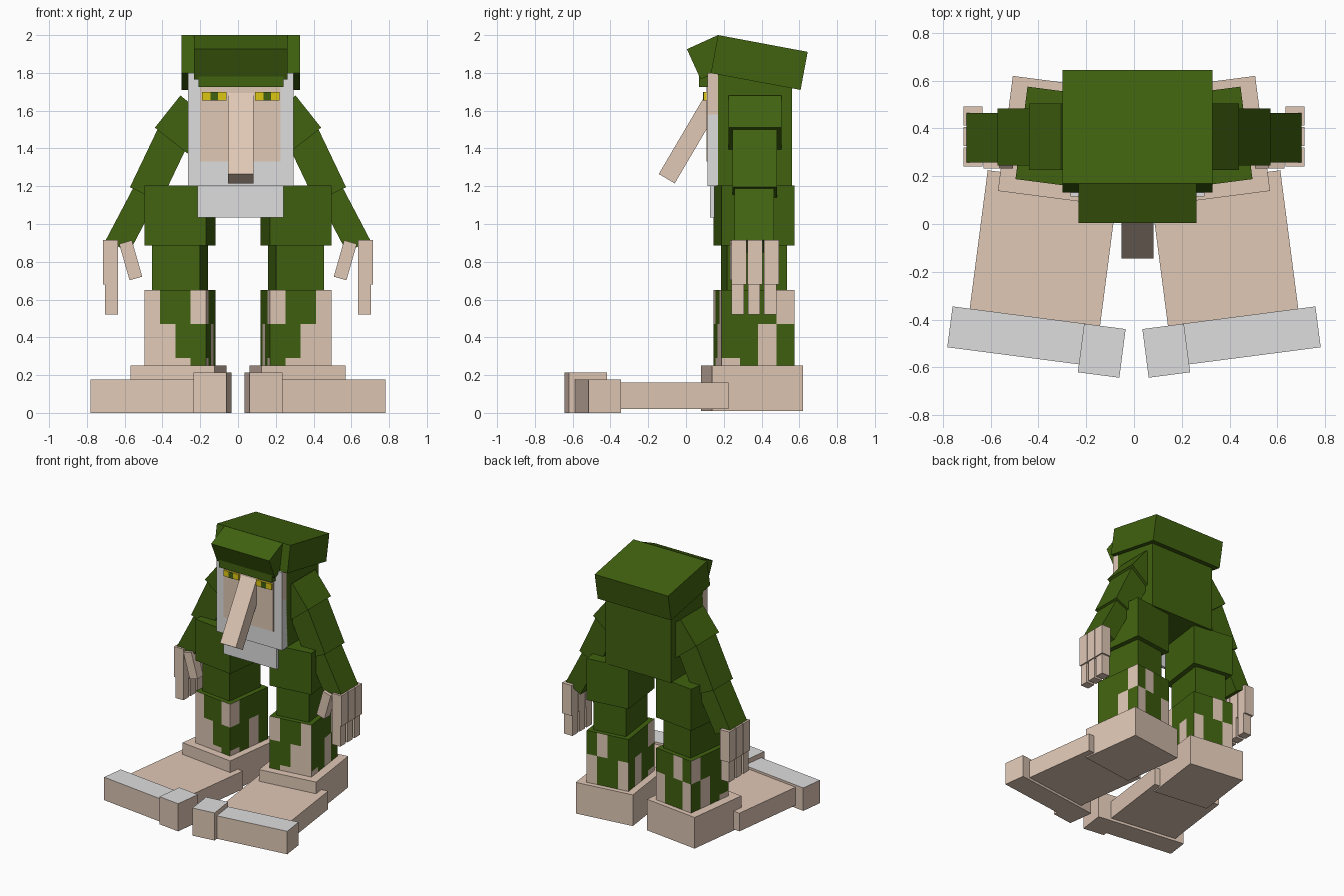
import bpy, bmesh
from math import atan2, hypot, radians, sin, cos
from mathutils import Vector

cube = bpy.data.objects.get("Cube")
if cube:
    bpy.data.objects.remove(cube, do_unlink=True)


def material(name, rgb):
    lin = [((c / 255 + 0.055) / 1.055) ** 2.4 if c > 10 else c / 255 / 12.92 for c in rgb]
    m = bpy.data.materials.new(name)
    m.use_nodes = True
    m.diffuse_color = (*lin, 1)
    m.node_tree.nodes["Principled BSDF"].inputs["Base Color"].default_value = (*lin, 1)
    return m


GREEN = material("moss green", (64, 98, 15))
SKIN = material("pale skin", (224, 200, 182))
GREY = material("light grey", (222, 222, 222))
YELLOW = material("eye yellow", (222, 198, 20))


def box(name, centre, size, mats, rot=(0, 0, 0), cuts=(), rule=None):
    """Box with optional cuts (axis, offset) and a rule giving each face's material slot."""
    bm = bmesh.new()
    bmesh.ops.create_cube(bm, size=1)
    bmesh.ops.scale(bm, vec=size, verts=bm.verts)
    for axis, offset in cuts:
        n = Vector((0, 0, 0))
        n[axis] = 1
        bmesh.ops.bisect_plane(bm, geom=bm.verts[:] + bm.edges[:] + bm.faces[:],
                               plane_co=n * offset, plane_no=n)
    bm.normal_update()
    if rule:
        for f in bm.faces:
            f.material_index = rule(f.normal, f.calc_center_median())
    mesh = bpy.data.meshes.new(name)
    bm.to_mesh(mesh)
    bm.free()
    for m in mats:
        mesh.materials.append(m)
    ob = bpy.data.objects.new(name, mesh)
    ob.location = centre
    ob.rotation_euler = rot
    bpy.context.collection.objects.link(ob)
    return ob


def span(name, x, y, z, mat):
    """Upright box given by its ranges."""
    ranges = (x, y, z)
    return box(name, [(a + b) / 2 for a, b in ranges], [b - a for a, b in ranges], [mat])


def limb(name, s, p, q, thick, y0, y1, mat):
    """Slanted box whose outer edge runs from p down to q in the xz plane."""
    phi = atan2(p[0] - q[0], p[1] - q[1])
    x = (p[0] + q[0]) / 2 - cos(phi) * thick / 2
    z = (p[1] + q[1]) / 2 + sin(phi) * thick / 2
    size = (thick, y1 - y0, hypot(p[0] - q[0], p[1] - q[1]))
    box(name, (s * x, (y0 + y1) / 2, z), size, [mat], (0, s * phi, 0))


# Torso, hat and visor
MID = 0.015
span("torso", (-0.265, 0.295), (0.17, 0.56), (1.2, 1.82), GREEN)
box("hat", (MID, 0.388, 1.855), (0.627, 0.483, 0.205), [GREEN], (radians(-10.6), 0, 0))
box("hat_visor", (MID, 0.123, 1.883), (0.495, 0.18, 0.175), [GREEN], (radians(24.4), 0, 0))
span("forehead_band", (-0.21, 0.24), (0.07, 0.16), (1.725, 1.82), GREEN)

# Head: grey hair in front, skin on the upper sides
box("head", (MID, 0.1475, 1.5), (0.56, 0.065, 0.6), [GREY, SKIN], cuts=[(2, 0.08)],
    rule=lambda n, c: int(abs(n.x) > 0.9 and c.z > 0.08))
span("face", (-0.2, 0.225), (0.108, 0.15), (1.33, 1.75), SKIN)
span("beard", (-0.215, 0.24), (0.128, 0.152), (1.035, 1.35), GREY)
box("nose", (MID, 0.03, 1.464), (0.135, 0.098, 0.52), [SKIN], (radians(-30.5), 0, 0))

# Shin patches: columns run front to back, or inner to outer; rows run top to bottom
PATCHES = {
    "front": ("SGGS", "GGSS", "GSSS"),
    "back": ("GGSG", "SGGS", "SGGS"),
    "outer": ("GGGS", "GGSG", "SGSG"),
    "inner": ("SGGG", "GGSG", "SGSG"),
}
LEG_W, LEG_D, SHIN_H = 0.33, 0.39, 0.4


def shin_rule(s):
    def rule(n, c):
        if abs(n.z) > 0.9:
            return 0
        row = 0 if c.z > 0.02 else 1 if c.z > -0.16 else 2
        if abs(n.y) > 0.9:
            side = "front" if n.y < 0 else "back"
            col = int((s * c.x / LEG_W + 0.5) * 4)
        else:
            side = "outer" if n.x * s > 0 else "inner"
            col = int((c.y / LEG_D + 0.5) * 4)
        return int(PATCHES[side][row][col] == "S")
    return rule


def toe_rule(n, c):
    return int(n.z > 0.9)


for s, side in ((1, "left"), (-1, "right")):
    # Eyes
    ex = MID + s * 0.14
    span(side + "_eye", (ex - 0.065, ex + 0.065), (0.092, 0.12), (1.655, 1.7), YELLOW)
    span(side + "_pupil", (ex - 0.02, ex + 0.02), (0.089, 0.097), (1.655, 1.7), GREEN)

    # Arm in three tapering pieces
    limb(side + "_shoulder", s, (0.305, 1.68), (0.44, 1.51), 0.22, 0.225, 0.505, GREEN)
    limb(side + "_upper_arm", s, (0.405, 1.545), (0.572, 1.195), 0.18, 0.245, 0.483, GREEN)
    limb(side + "_forearm", s, (0.55, 1.2), (0.70, 0.915), 0.14, 0.257, 0.465, GREEN)

    # Hand: three jointed fingers and a thumb
    for i in range(3):
        y = 0.28 + i * 0.086
        box(f"{side}_finger_base_{i}", (s * 0.674, y, 0.797), (0.08, 0.08, 0.235), [SKIN])
        box(f"{side}_finger_tip_{i}", (s * 0.669, y - 0.006, 0.61), (0.07, 0.066, 0.18), [SKIN])
    box(side + "_thumb", (s * 0.568, 0.267, 0.808), (0.07, 0.07, 0.2), [SKIN],
        (0, s * radians(16), 0))

    # Leg, turned slightly outwards
    turn = (0, 0, s * radians(7.4))
    leg = (s * 0.307, 0.36)
    box(side + "_thigh", (*leg, 1.045), (LEG_W, LEG_D, 0.32), [GREEN], turn)
    box(side + "_knee", (*leg, 0.765), (0.255, 0.32, 0.26), [GREEN], turn)
    cuts = [(0, LEG_W * k / 4) for k in (-1, 0, 1)] + [(1, LEG_D * k / 4) for k in (-1, 0, 1)]
    box(side + "_shin", (*leg, 0.45), (LEG_W, LEG_D, SHIN_H), [GREEN, SKIN], turn,
        cuts + [(2, 0.02), (2, -0.16)], shin_rule(s))

    # Foot with grey-topped toes
    box(side + "_heel", (s * 0.315, 0.35, 0.13), (0.45, 0.485, 0.24), [SKIN], turn)
    box(side + "_foot", (s * 0.378, -0.108, 0.09), (0.55, 0.6, 0.14), [SKIN], turn)
    box(side + "_toes", (s * 0.4875, -0.467, 0.0885), (0.57, 0.172, 0.177), [SKIN, GREY], turn,
        rule=toe_rule)
    box(side + "_big_toe", (s * 0.135, -0.53, 0.1065), (0.175, 0.205, 0.213), [SKIN, GREY], turn,
        rule=toe_rule)
